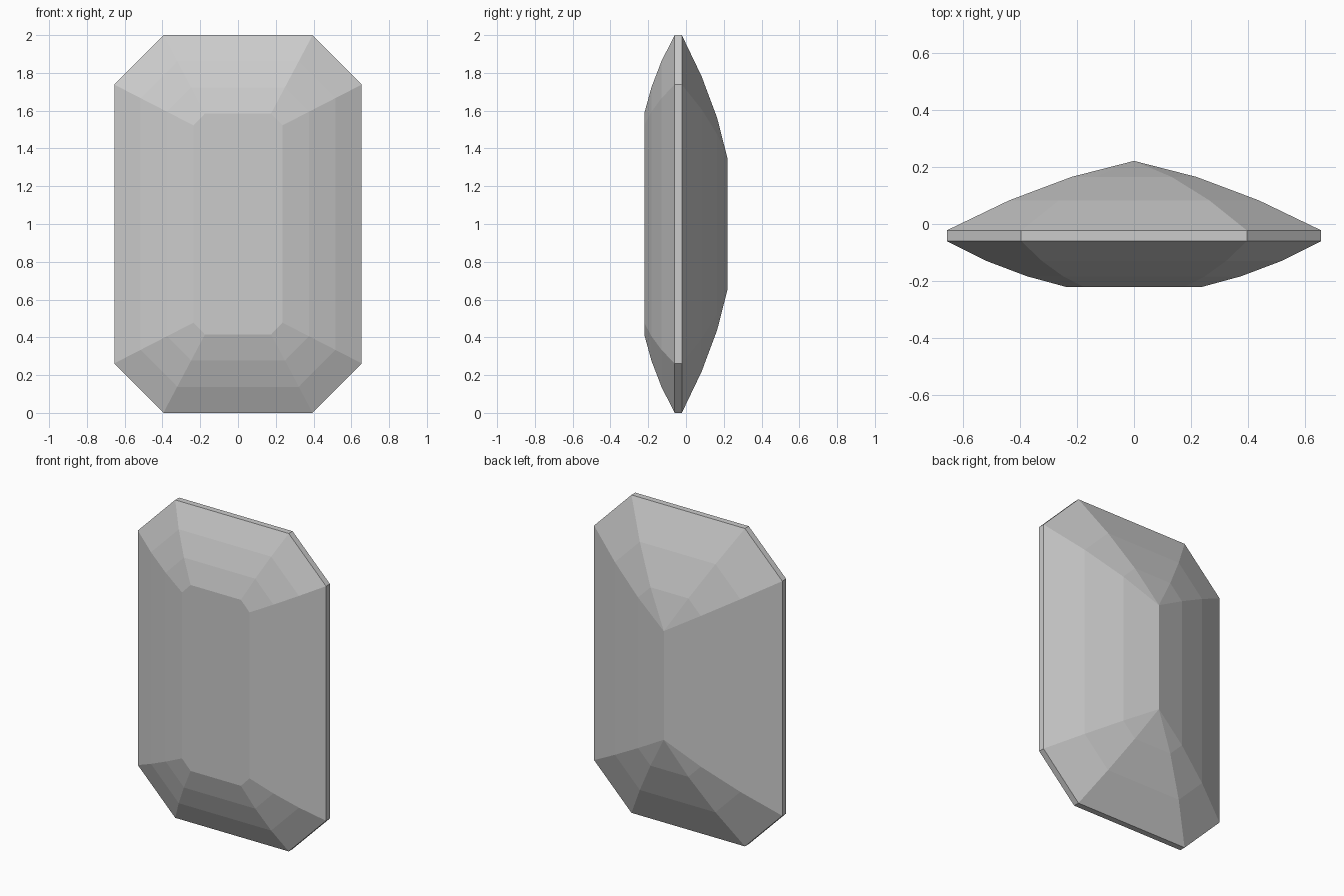
import bpy, bmesh

if "Cube" in bpy.data.objects:
    bpy.data.objects.remove(bpy.data.objects["Cube"])

# Octagon corner points (x, z) in the first quadrant, relative to the gem centre
GIRDLE = ((0.655, 0.738), (0.395, 1.0))
TABLE = ((0.235, 0.522), (0.175, 0.585))
KEEL = ((0.0, 0.342), (0.0, 0.342))


def ring(bm, target, t, y):
    """Cut-corner rectangle, blended from the girdle outline towards target."""
    a, b = [tuple(g + (e - g) * t for g, e in zip(p, q))
            for p, q in zip(GIRDLE, target)]
    quads = [(1, 1, (a, b)), (-1, 1, (b, a)), (-1, -1, (a, b)), (1, -1, (b, a))]
    return [bm.verts.new((sx * x, y, 1 + sz * z))
            for sx, sz, pts in quads for x, z in pts]


bm = bmesh.new()

# Stepped crown (front), girdle band, stepped pavilion (back)
crown = [(1, -0.221), (2 / 3, -0.183), (1 / 3, -0.13), (0, -0.06)]
pavilion = [(0, -0.022), (1 / 3, 0.083), (2 / 3, 0.165), (1, 0.221)]
rings = [ring(bm, TABLE, t, y) for t, y in crown]
rings += [ring(bm, KEEL, t, y) for t, y in pavilion]

for r0, r1 in zip(rings, rings[1:]):
    for i in range(8):
        j = (i + 1) % 8
        bm.faces.new((r0[i], r0[j], r1[j], r1[i]))
bm.faces.new(rings[0])  # flat table

# Close the back ring into the keel ridge
bmesh.ops.remove_doubles(bm, verts=bm.verts[:], dist=0.0005)
bmesh.ops.recalc_face_normals(bm, faces=bm.faces[:])

mesh = bpy.data.meshes.new("step_cut_gem")
bm.to_mesh(mesh)
bm.free()
gem = bpy.data.objects.new("step_cut_gem", mesh)
bpy.context.collection.objects.link(gem)
